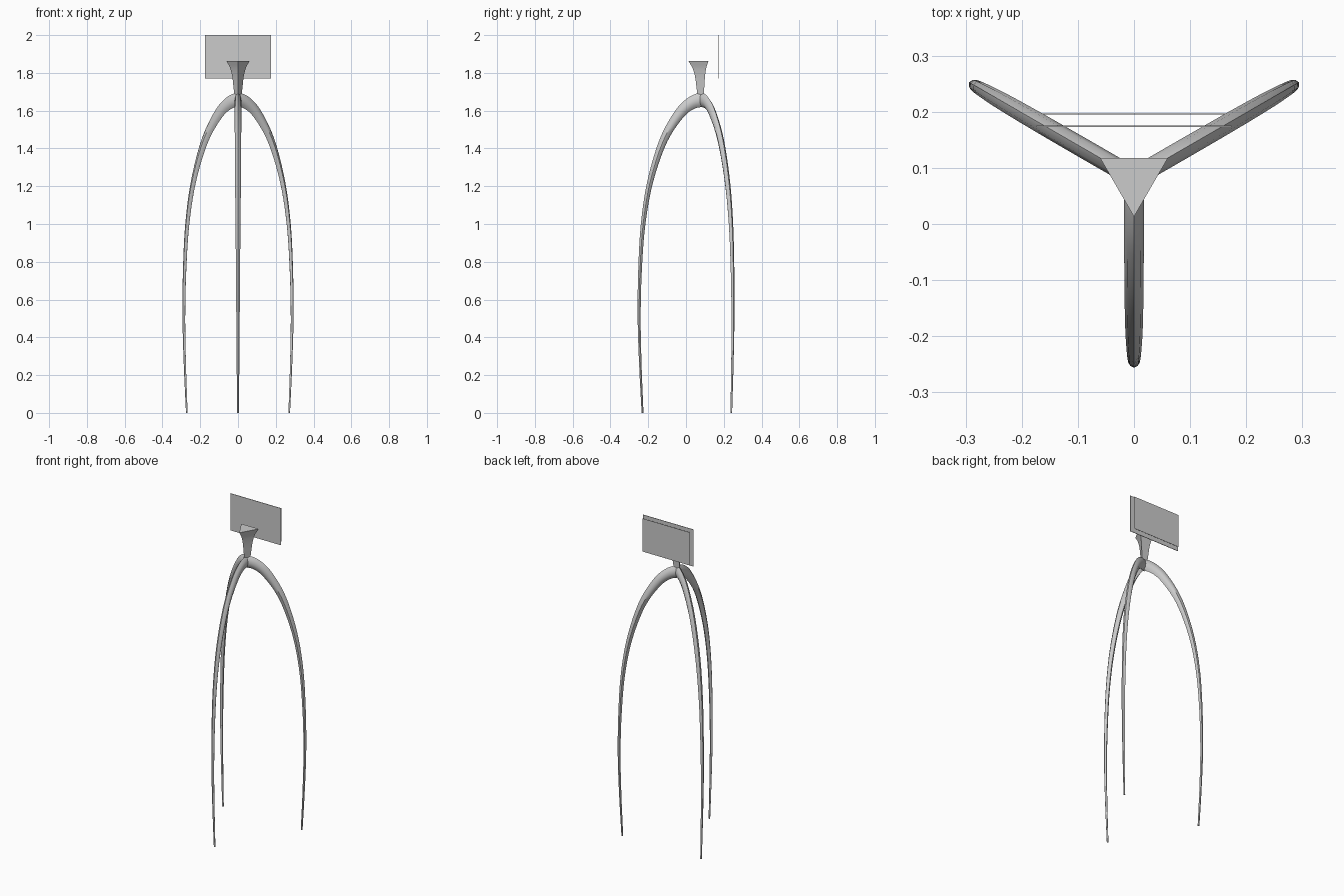
import bpy, bmesh, math
from mathutils import Vector, Matrix

if "Cube" in bpy.data.objects:
    bpy.data.objects.remove(bpy.data.objects["Cube"])

AXIS = Vector((0, 0.083, 0))   # vertical axis shared by the legs and neck


def make_object(name, bm, smooth=None):
    bmesh.ops.recalc_face_normals(bm, faces=bm.faces)
    mesh = bpy.data.meshes.new(name)
    bm.to_mesh(mesh)
    bm.free()
    ob = bpy.data.objects.new(name, mesh)
    bpy.context.collection.objects.link(ob)
    if smooth:
        bpy.ops.object.select_all(action='DESELECT')
        ob.select_set(True)
        bpy.context.view_layer.objects.active = ob
        bpy.ops.object.shade_smooth_by_angle(angle=math.radians(smooth))
    return ob


def spline(points, steps):
    """Smooth curve through the points."""
    p = [Vector(q) for q in points]
    p = [2 * p[0] - p[1]] + p + [2 * p[-1] - p[-2]]
    out = []
    for i in range(1, len(p) - 2):
        a, b, c, d = p[i - 1:i + 3]
        for s in range(steps):
            t = s / steps
            out.append(0.5 * (2 * b + (c - a) * t + (2 * a - 5 * b + 4 * c - d) * t * t
                              + (3 * b - a - 3 * c + d) * t ** 3))
    return out + [p[-2]]


def loft(rings, bm):
    """Skin closed rings of points and cap both ends."""
    vs = [[bm.verts.new(co) for co in ring] for ring in rings]
    n = len(vs[0])
    for a, b in zip(vs, vs[1:]):
        for j in range(n):
            bm.faces.new((a[j], a[(j + 1) % n], b[(j + 1) % n], b[j]))
    bm.faces.new(vs[0])
    bm.faces.new(vs[-1])


# Leg outer edge: radius, height, depth, half width
LEG = [(.318, 0, .010, .005), (.331, .25, .013, .007), (.339, .5, .016, .009),
       (.336, .75, .019, .011), (.322, 1.0, .024, .013), (.287, 1.23, .031, .0155),
       (.222, 1.45, .042, .017), (.14, 1.6, .056, .0175), (.07, 1.67, .068, .0175),
       (0, 1.70, .08, .0175)]
# Lens-shaped section: depth fraction, width fraction
SECTION = [(0, 0), (.2, .7), (.5, 1), (.8, .7), (1, 0), (.8, -.7), (.5, -1), (.2, -.7)]


def leg(name, angle):
    path = spline(LEG, 5)
    turn = Matrix.Rotation(math.radians(angle), 3, 'Z')
    rings = []
    for i, (r, z, depth, half) in enumerate(path):
        a, b = path[max(i - 1, 0)], path[min(i + 1, len(path) - 1)]
        n = Vector((-(b[1] - a[1]), b[0] - a[0])).normalized()   # towards the inside
        if i == 0:
            n = Vector((-1, 0))
        if i == len(path) - 1:
            n = Vector((0, -1))
        rings.append([turn @ Vector((r + n.x * depth * d, half * w, z + n.y * depth * d)) + AXIS
                      for d, w in SECTION])
    bm = bmesh.new()
    loft(rings, bm)
    make_object(name, bm, 40)


# Three arched legs
for name, angle in (("front_leg", -90), ("right_leg", 30), ("left_leg", 150)):
    leg(name, angle)

# Flared triangular neck
bm = bmesh.new()
neck = spline([(.006, 1.62, 0), (.02, 1.67, 0), (.027, 1.72, 0), (.035, 1.78, 0),
               (.048, 1.825, 0), (.07, 1.862, 0)], 4)
loft([[AXIS + Vector((r * math.cos(math.radians(a)), r * math.sin(math.radians(a)), z))
       for a in (-90, 30, 150)] for r, z, _ in neck], bm)
make_object("neck", bm, 35)


# Thin display sheets behind the neck
def sheet(name, half, y, z0, z1, thickness):
    bm = bmesh.new()
    bmesh.ops.create_cube(bm, size=1)
    bmesh.ops.transform(bm, verts=bm.verts, matrix=Matrix.Translation((0, y, (z0 + z1) / 2))
                        @ Matrix.Diagonal((2 * half, thickness, z1 - z0, 1)))
    make_object(name, bm)


sheet("front_panel", .174, .174, 1.77, 2.0, .003)
sheet("back_panel", .162, .196, 1.782, 1.988, .001)
